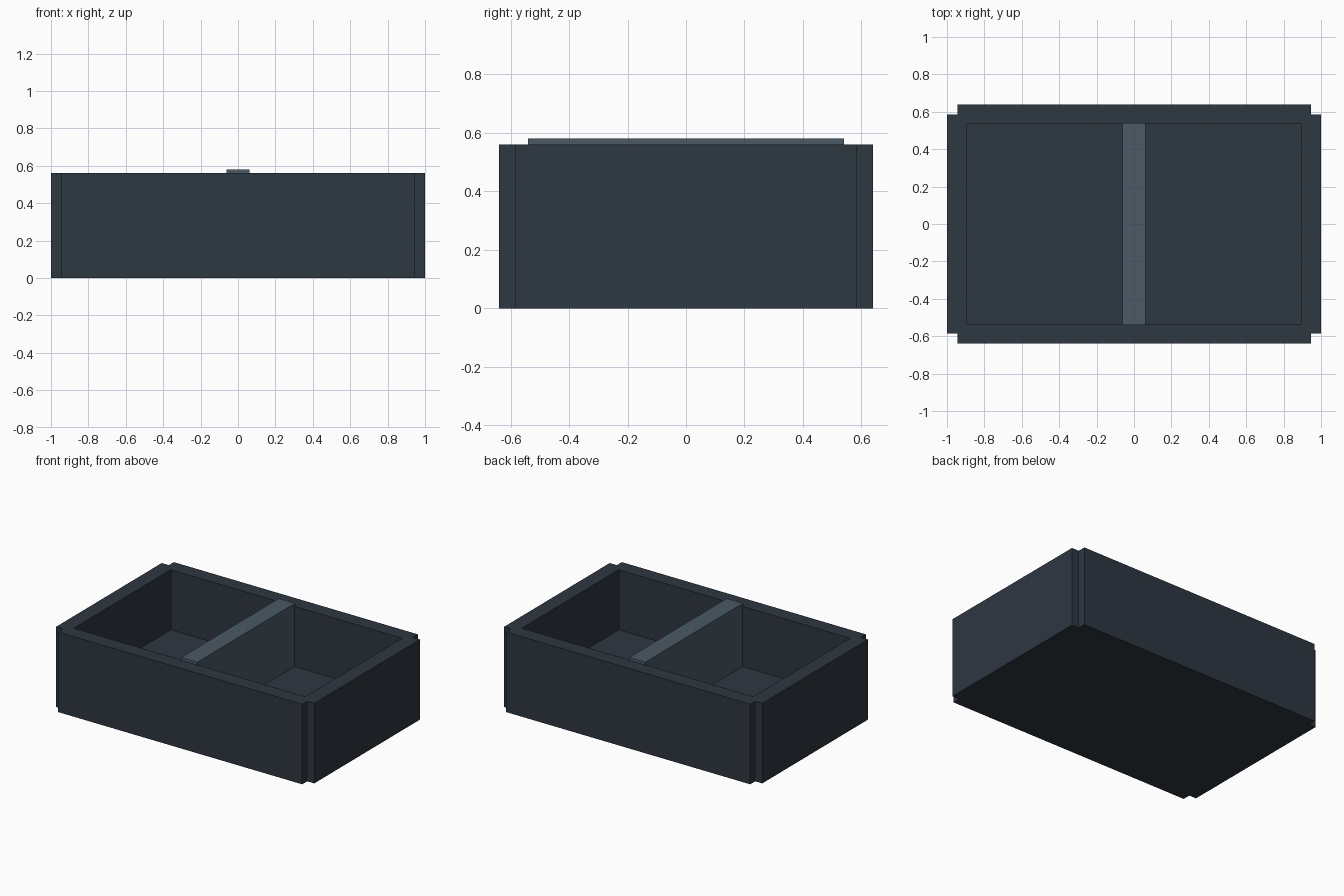
import bpy
import bmesh

cube = bpy.data.objects.get("Cube")
if cube:
    bpy.data.objects.remove(cube, do_unlink=True)


def material(name, rgb):
    m = bpy.data.materials.new(name)
    m.use_nodes = True
    col = (*rgb, 1)
    m.diffuse_color = col
    m.node_tree.nodes["Principled BSDF"].inputs["Base Color"].default_value = col
    return m


def add_object(name, bm, mat):
    bmesh.ops.recalc_face_normals(bm, faces=bm.faces)
    mesh = bpy.data.meshes.new(name)
    bm.to_mesh(mesh)
    bm.free()
    mesh.materials.append(mat)
    ob = bpy.data.objects.new(name, mesh)
    bpy.context.collection.objects.link(ob)
    return ob


slate = material("dark slate", (0.027, 0.038, 0.053))
steel = material("steel grey", (0.070, 0.102, 0.133))

HX, HY, TOP = 1.0, 0.64, 0.56
NOTCH, WALL, FLOOR = 0.055, 0.105, 0.14

# Tray: outline with notched corners, pulled up, then the top inset and sunk
bm = bmesh.new()
outline = []
for sx, sy in ((1, 1), (-1, 1), (-1, -1), (1, -1)):
    corner = [(HX, HY - NOTCH), (HX - NOTCH, HY - NOTCH), (HX - NOTCH, HY)]
    if sx * sy < 0:
        corner.reverse()
    outline += [(sx * x, sy * y) for x, y in corner]

ix, iy = HX - WALL, HY - WALL
inner = [(ix, iy), (-ix, iy), (-ix, -iy), (ix, -iy)]


def ring(points, z):
    return [bm.verts.new((x, y, z)) for x, y in points]


def bridge(a, b):
    for i in range(len(a)):
        j = (i + 1) % len(a)
        bm.faces.new((a[i], a[j], b[j], b[i]))


base, rim = ring(outline, 0), ring(outline, TOP)
lip, floor = ring(inner, TOP), ring(inner, FLOOR)
bm.faces.new(base)
bm.faces.new(floor)
bridge(base, rim)
bridge(lip, floor)
# Rim faces: one per corner and one per side
for k in range(4):
    c = rim[3 * k:3 * k + 3]
    bm.faces.new((*c, lip[k]))
    bm.faces.new((c[2], rim[(3 * k + 3) % 12], lip[(k + 1) % 4], lip[k]))
add_object("tray", bm, slate)

# Divider across the middle, standing slightly proud of the rim
bm = bmesh.new()
bmesh.ops.create_cube(bm, size=1)
low, high = 0.01, 0.58
bmesh.ops.scale(bm, vec=(0.125, 1.08, high - low), verts=bm.verts)
bmesh.ops.translate(bm, vec=(0, 0, (low + high) / 2), verts=bm.verts)
add_object("divider", bm, steel)
